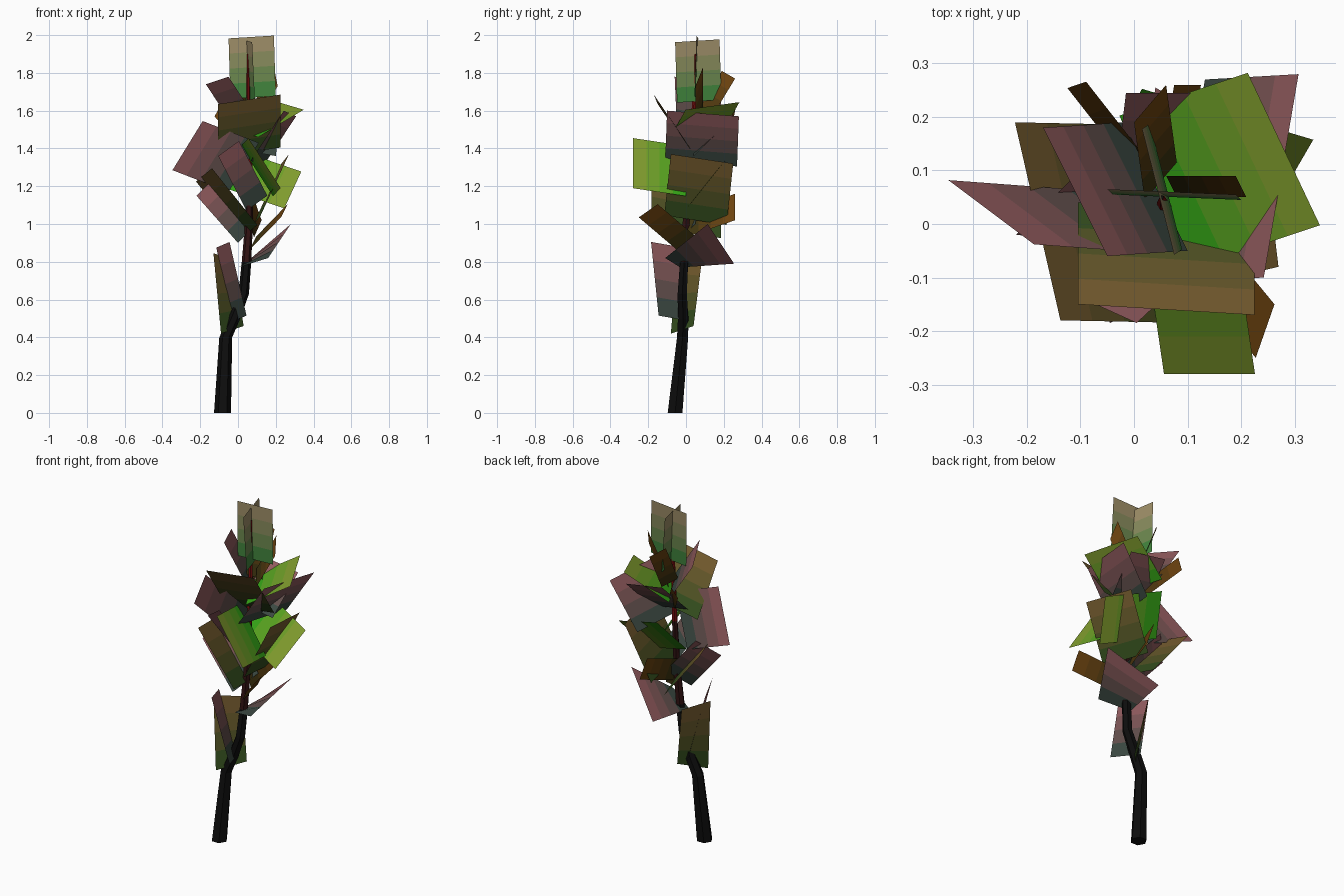
import bpy, bmesh, math
from mathutils import Vector

BANDS = 4


def material(name, rgb):
    m = bpy.data.materials.new(name)
    m.diffuse_color = (*rgb, 1)
    return m


def ramp(name, base, tip):
    """Materials fading from the base of a leaf to its tip."""
    a, b = Vector(base), Vector(tip)
    return [material(f"{name}_{i}", a.lerp(b, (i + .5) / BANDS)) for i in range(BANDS)]


def finish(name, bm, mats):
    me = bpy.data.meshes.new(name)
    bm.to_mesh(me)
    bm.free()
    for m in mats:
        me.materials.append(m)
    bpy.context.collection.objects.link(bpy.data.objects.new(name, me))


def leaf_group(name, mats, cards):
    """Flat leaf cards: base middle, tip middle, width vector, optional base width vector."""
    bm = bmesh.new()
    for base, tip, *widths in cards:
        b, t = Vector(base), Vector(tip)
        wt, wb = Vector(widths[0]) / 2, Vector(widths[-1]) / 2
        rows = []
        for i in range(BANDS + 1):
            c, w = b.lerp(t, i / BANDS), wb.lerp(wt, i / BANDS)
            rows.append((bm.verts.new(c - w), bm.verts.new(c + w)))
        for i in range(BANDS):
            (p, q), (r, s) = rows[i], rows[i + 1]
            bm.faces.new((p, q, s, r)).material_index = i
    finish(name, bm, mats)


# Crooked six-sided trunk: x, y, z, radius
path = [(-.082, -.058, 0, .045), (-.065, -.018, .4, .034), (-.02, -.015, .5, .032),
        (.03, -.02, .63, .028), (.045, -.01, .8, .025), (.058, 0, 1.0, .021),
        (.06, .02, 1.3, .016), (.055, .04, 1.6, .012), (.052, .05, 1.9, .004)]
bm = bmesh.new()
rings = [[bm.verts.new((x + r * math.cos(k * math.pi / 3), y + r * math.sin(k * math.pi / 3), z))
          for k in range(6)] for x, y, z, r in path]
for i, (lo, hi) in enumerate(zip(rings, rings[1:])):
    for k in range(6):
        f = bm.faces.new((lo[k], lo[(k + 1) % 6], hi[(k + 1) % 6], hi[k]))
        f.material_index = 0 if i < 4 else 1 if i < 6 else 2
bm.faces.new(rings[0][::-1])
bm.faces.new(rings[-1])
finish("trunk", bm, [material("bark", (.004, .004, .004)), material("bark_upper", (.03, .006, .006)),
                     material("bark_tip", (.2, .005, .005))])

# Crossed pair at the crown
leaf_group("crown_leaves", ramp("crown", (.005, .22, .03), (.38, .27, .15)), [
    ((.08, .05, 1.67), (.07, .06, 1.99), (.24, -.01, .015)),
    ((.06, .07, 1.65), (.045, .06, 1.97), (-.06, .235, .015))])

# Bright green leaves
leaf_group("green_leaves", ramp("green", (.005, .38, .005), (.25, .33, .03)), [
    ((.04, .06, 1.48), (.28, .14, 1.625), (.135, -.285, -.04)),
    ((.1, 0, 1.28), (.141, -.28, 1.322), (.17, 0, -.265)),
    ((-.03, .175, 1.29), (.29, .08, 1.18), (.09, .155, .195))])

# Pink leaves with dark teal bases
leaf_group("pink_leaves", ramp("pink", (.005, .06, .045), (.32, .11, .12)), [
    ((.1, .08, 1.32), (.275, .09, 1.585), (.065, .38, -.03)),
    ((.03, 0, 1.3), (-.267, .022, 1.415), (.16, -.12, .26)),
    ((.04, .07, 1.53), (-.11, .06, 1.76), (.12, -.24, .04)),
    ((.08, .04, 1.38), (.105, .245, 1.58), (.24, 0, -.04)),
    ((.1, -.02, 1.11), (-.05, -.16, 1.4), (.11, -.05, .08)),
    ((.05, 0, .95), (-.17, .03, 1.2), (.1, .1, .1)),
    ((.08, -.07, .795), (.16, .185, .895), (.24, -.14, .21), (.16, -.08, .05)),
    ((.01, -.06, .5), (-.08, -.1, .89), (.07, -.17, .03))])

# Olive brown leaves
leaf_group("olive_leaves", ramp("olive", (.01, .07, .01), (.2, .11, .03)), [
    ((.06, .03, 1.38), (.06, -.16, 1.66), (.33, -.02, .05)),
    ((.1, .05, 1.02), (.25, .085, 1.345), (-.04, .33, -.05)),
    ((.06, 0, .96), (-.18, .005, 1.26), (.085, -.37, .07)),
    ((-.03, -.02, .44), (-.08, .02, .83), (.1, .13, -.03), (.12, .12, .04))])

# Narrow rusty leaves
leaf_group("rust_leaves", ramp("rust", (.03, .03, .005), (.17, .06, .005)), [
    ((.07, .07, 1.55), (.2, .07, 1.78), (.02, -.04, -.1)),
    ((.05, .08, 1.55), (.03, .225, 1.79), (.06, .07, -.04)),
    ((.05, .06, 1.42), (-.107, .26, 1.6), (.035, .012, .06)),
    ((.08, 0, .9), (.245, -.2, 1.07), (.035, .1, .07)),
    ((.06, 0, 1.0), (.1, .26, 1.09), (-.05, 0, .14))])
